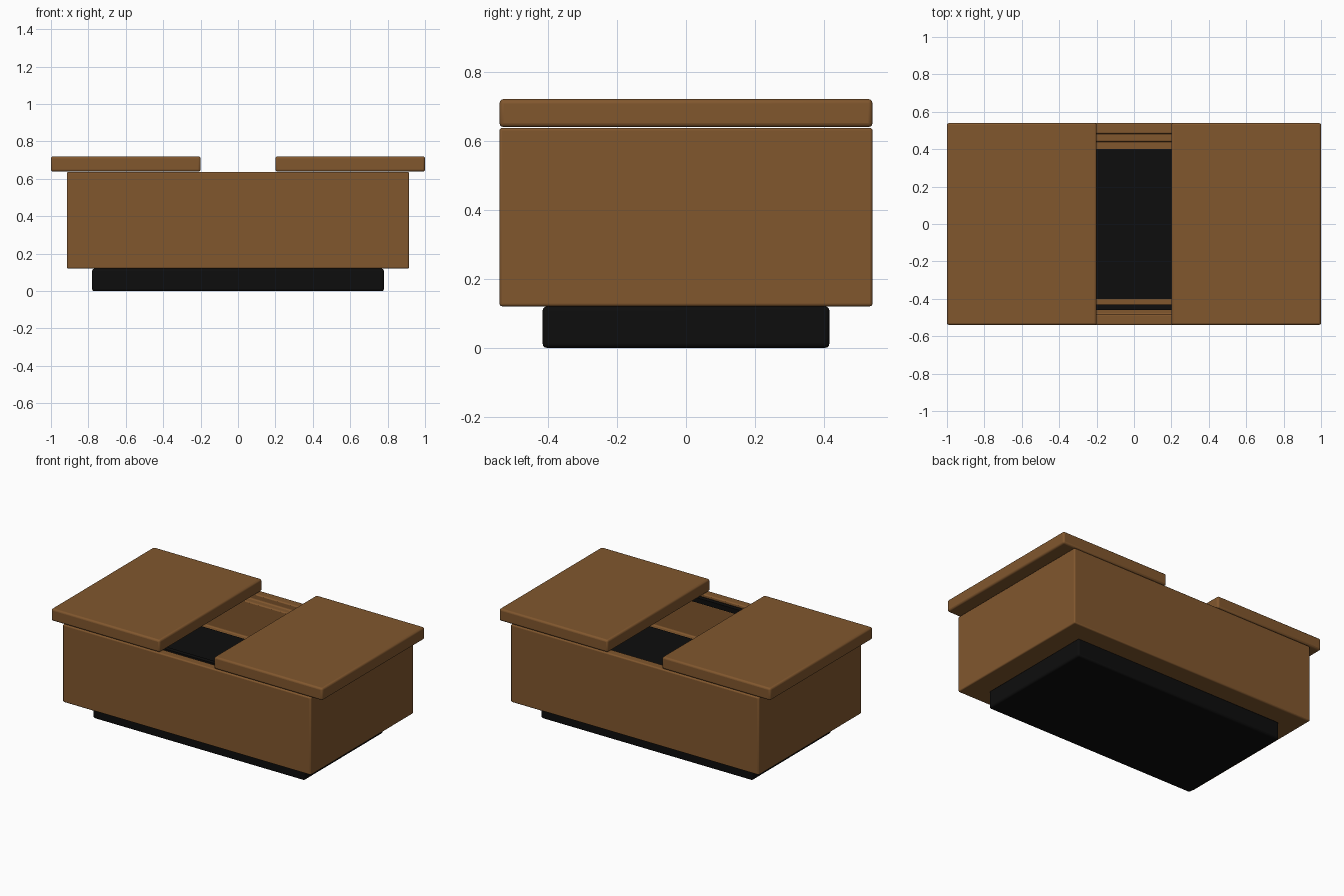
import bpy, bmesh
from mathutils import Vector

if "Cube" in bpy.data.objects:
    bpy.data.objects.remove(bpy.data.objects["Cube"], do_unlink=True)


def material(name, rgb):
    m = bpy.data.materials.new(name)
    m.use_nodes = True
    m.diffuse_color = (*rgb, 1)
    bsdf = m.node_tree.nodes["Principled BSDF"]
    bsdf.inputs["Base Color"].default_value = (*rgb, 1)
    bsdf.inputs["Roughness"].default_value = 0.6
    return m


wood = material("brown wood", (0.22, 0.095, 0.027))
black = material("matte black", (0.004, 0.004, 0.004))


def block(name, low, high, mat, bevel=0.012, steps=()):
    """Rounded box; each step insets the top face and pushes it down."""
    low, high = Vector(low), Vector(high)
    bm = bmesh.new()
    bmesh.ops.create_cube(bm, size=1)
    for v in bm.verts:
        v.co = (low + high) / 2 + v.co * (high - low)
    top = max(bm.faces, key=lambda f: f.calc_center_median().z)
    for border, depth in steps:
        bmesh.ops.inset_region(bm, faces=[top], thickness=border)
        # Vertical walls of the recess
        sides = bmesh.ops.extrude_discrete_faces(bm, faces=[top])
        top = sides["faces"][0]
        bmesh.ops.translate(bm, verts=top.verts, vec=(0, 0, -depth))
    bm.normal_update()
    mesh = bpy.data.meshes.new(name)
    bm.to_mesh(mesh)
    bm.free()
    mesh.materials.append(mat)
    obj = bpy.data.objects.new(name, mesh)
    bpy.context.collection.objects.link(obj)
    if bevel:
        mod = obj.modifiers.new("rounded edges", "BEVEL")
        mod.width = bevel
        mod.segments = 3
        mod.limit_method = "ANGLE"
        bpy.ops.object.select_all(action="DESELECT")
        obj.select_set(True)
        bpy.context.view_layer.objects.active = obj
        bpy.ops.object.shade_smooth_by_angle()
    return obj


# Recessed plinth
block("plinth", (-0.78, -0.415, 0), (0.78, 0.415, 0.12), black)

# Hollow body with a ledge around the storage well
block("body", (-0.915, -0.54, 0.12), (0.915, 0.54, 0.637), wood, 0.008,
      steps=((0.08, 0.04), (0.06, 0.24)))

# Dark lining of the well and the strip on the front ledge
block("well_lining", (-0.775, -0.4, 0.355), (0.775, 0.4, 0.364), black, 0)
block("ledge_strip", (-0.835, -0.46, 0.597), (0.835, -0.43, 0.63), black, 0)

# Two sliding tops, parted in the middle
for name, x in (("right_sliding_top", -1), ("left_sliding_top", 0.2)):
    block(name, (x, -0.54, 0.639), (x + 0.8, 0.54, 0.72), wood)
